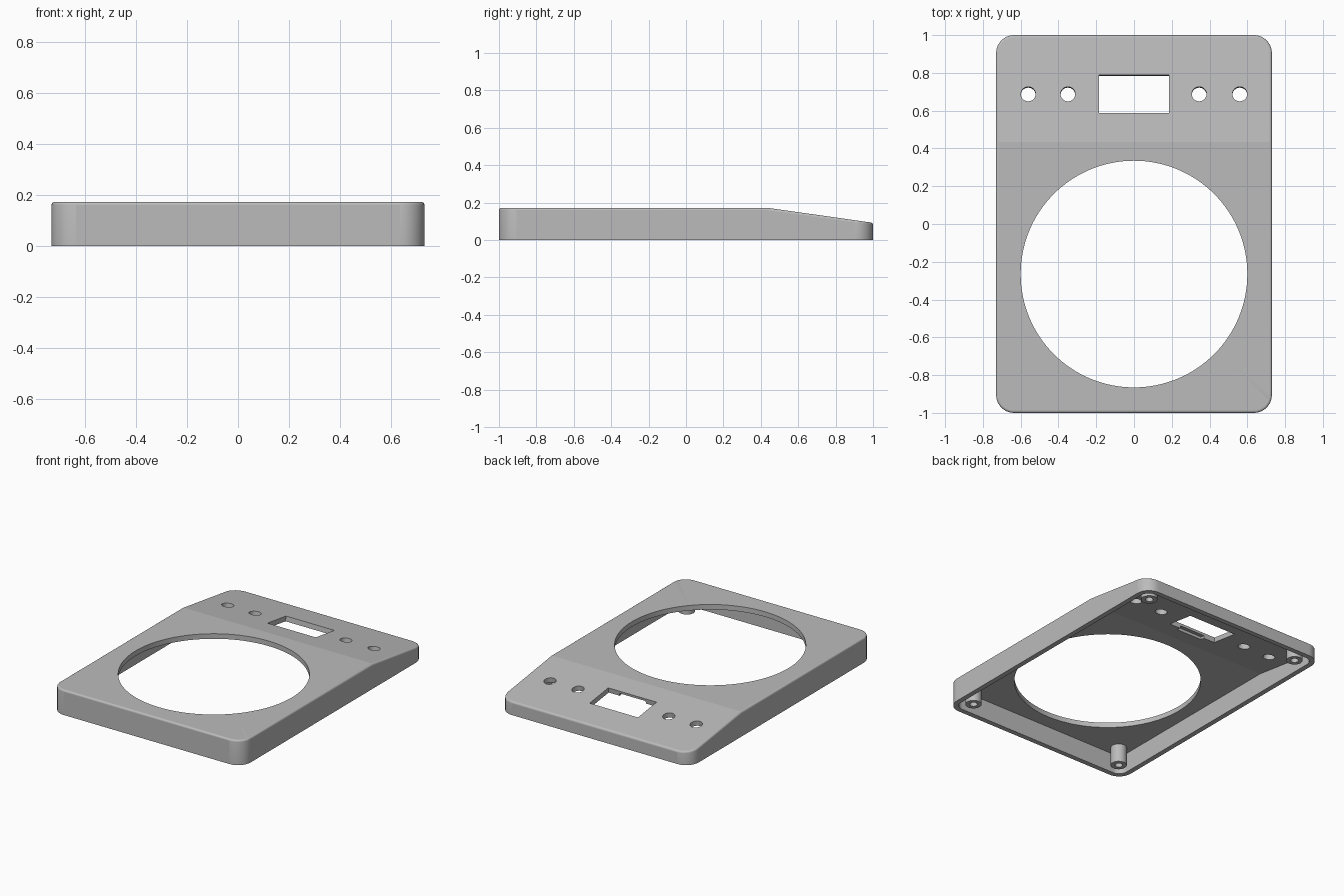
import bpy, bmesh, math
from mathutils import Matrix

old = bpy.data.objects.get("Cube")
if old:
    bpy.data.objects.remove(old, do_unlink=True)

HALF_X, HALF_Y, CORNER = 0.73, 1.0, 0.095
TOP, BACK_TOP, KINK = 0.172, 0.092, 0.435
WALL, ROUND = 0.035, 0.012
SLOPE = math.atan((TOP - BACK_TOP) / (HALF_Y - KINK))

grey = bpy.data.materials.new("light_grey_plastic")
grey.use_nodes = True
grey.diffuse_color = (0.5, 0.5, 0.5, 1)
grey.node_tree.nodes["Principled BSDF"].inputs["Base Color"].default_value = grey.diffuse_color


def roof(y):
    return TOP - max(0, y - KINK) * math.tan(SLOPE)


def make_object(name, bm):
    bmesh.ops.recalc_face_normals(bm, faces=bm.faces)
    mesh = bpy.data.meshes.new(name)
    bm.to_mesh(mesh)
    bm.free()
    mesh.materials.append(grey)
    obj = bpy.data.objects.new(name, mesh)
    bpy.context.collection.objects.link(obj)
    return obj


def outline(inset, steps=10):
    """Rounded rectangle, counter-clockwise, with a point on each side at the kink."""
    r = CORNER - inset
    points = []
    for quarter, (sx, sy) in enumerate([(1, 1), (-1, 1), (-1, -1), (1, -1)]):
        if quarter % 2 == 0:
            points.append((sx * (HALF_X - inset), KINK))
        for i in range(steps + 1):
            a = (quarter + i / steps) * math.pi / 2
            points.append((sx * (HALF_X - CORNER) + r * math.cos(a),
                           sy * (HALF_Y - CORNER) + r * math.sin(a)))
    return points


def sloped_block(name, layers):
    """Loft of outlines; each layer is (inset, drop below roof) or (inset, None) with a floor."""
    bm = bmesh.new()
    rings = []
    for inset, drop, floor in layers:
        rings.append([bm.verts.new((x, y, floor if drop is None else roof(y) - drop))
                      for x, y in outline(inset)])
    n = len(rings[0])
    for low, high in zip(rings, rings[1:]):
        for i in range(n):
            j = (i + 1) % n
            bm.faces.new((low[i], low[j], high[j], high[i]))
    top, half = rings[-1], n // 2
    bm.faces.new(top[:half + 1])
    bm.faces.new(top[half:] + top[:1])
    bm.faces.new(rings[0][::-1])
    return make_object(name, bm)


def cylinder(name, x, y, z, radius, depth, sides, tilt=0):
    bm = bmesh.new()
    m = Matrix.Translation((x, y, z)) @ Matrix.Rotation(-tilt, 4, 'X')
    bmesh.ops.create_cone(bm, cap_ends=True, segments=sides, radius1=radius,
                          radius2=radius, depth=depth, matrix=m)
    return make_object(name, bm)


def box(name, x, y, z, size, tilt=0):
    bm = bmesh.new()
    m = (Matrix.Translation((x, y, z)) @ Matrix.Rotation(-tilt, 4, 'X')
         @ Matrix.Diagonal((*size, 1)))
    bmesh.ops.create_cube(bm, size=1, matrix=m)
    return make_object(name, bm)


def cut(obj, cutters):
    """Subtract the cutters, bake the result and remove them."""
    for c in cutters:
        c.hide_render = True
        mod = obj.modifiers.new("cut", 'BOOLEAN')
        mod.operation, mod.solver, mod.object = 'DIFFERENCE', 'EXACT', c
    graph = bpy.context.evaluated_depsgraph_get()
    mesh = bpy.data.meshes.new_from_object(obj.evaluated_get(graph))
    obj.modifiers.clear()
    obj.data = mesh
    for c in cutters:
        bpy.data.objects.remove(c, do_unlink=True)


def shade(obj):
    """Smooth the curved strips; keep creases and large flat panels crisp."""
    bm = bmesh.new()
    bm.from_mesh(obj.data)
    for f in bm.faces:
        f.smooth = True
    for e in bm.edges:
        e.smooth = (e.calc_face_angle(math.pi) < math.radians(30)
                    and all(f.calc_area() < 0.03 for f in e.link_faces))
    bm.to_mesh(obj.data)
    bm.free()


# Outer shell with softly rounded upper rim
layers = [(0, None, 0)]
for i in range(5):
    a = i / 4 * math.pi / 2
    layers.append((ROUND * (1 - math.cos(a)), ROUND * (1 - math.sin(a)), 0))
case = sloped_block("case_shell", layers)

# Hollow underside, following the sloped roof
cutters = [sloped_block("cavity_cutter", [(WALL, None, -0.1), (WALL, WALL, 0)])]

# Large round opening
cutters.append(cylinder("round_opening_cutter", 0, -0.265, TOP, 0.6, 0.4, 128))

# Control holes and display window, square to the sloped panel
PANEL_Y = 0.688
for x in (-0.56, -0.35, 0.345, 0.56):
    cutters.append(cylinder("hole_cutter", x, PANEL_Y, roof(PANEL_Y), 0.039, 0.2, 32, SLOPE))
cutters.append(box("window_cutter", 0, PANEL_Y, roof(PANEL_Y), (0.37, 0.205, 0.2), SLOPE))

# Shallow relief under the front edge of the window
slot_y = 0.58
cutters.append(box("slot_cutter", 0, slot_y, roof(slot_y) - 0.035, (0.2, 0.06, 0.036), SLOPE))
cut(case, cutters)
shade(case)

# Corner screw posts with blind bores
for side, sx in (("right", -1), ("left", 1)):
    for end, sy in (("front", -1), ("back", 1)):
        x, y, low = sx * 0.61, sy * 0.88, 0.008
        high = roof(y) - 0.018
        post = cylinder(f"{end}_{side}_post", x, y, (low + high) / 2, 0.052, high - low, 40)
        cut(post, [cylinder("bore_cutter", x, y, low, 0.025, 0.08, 24)])
        shade(post)
